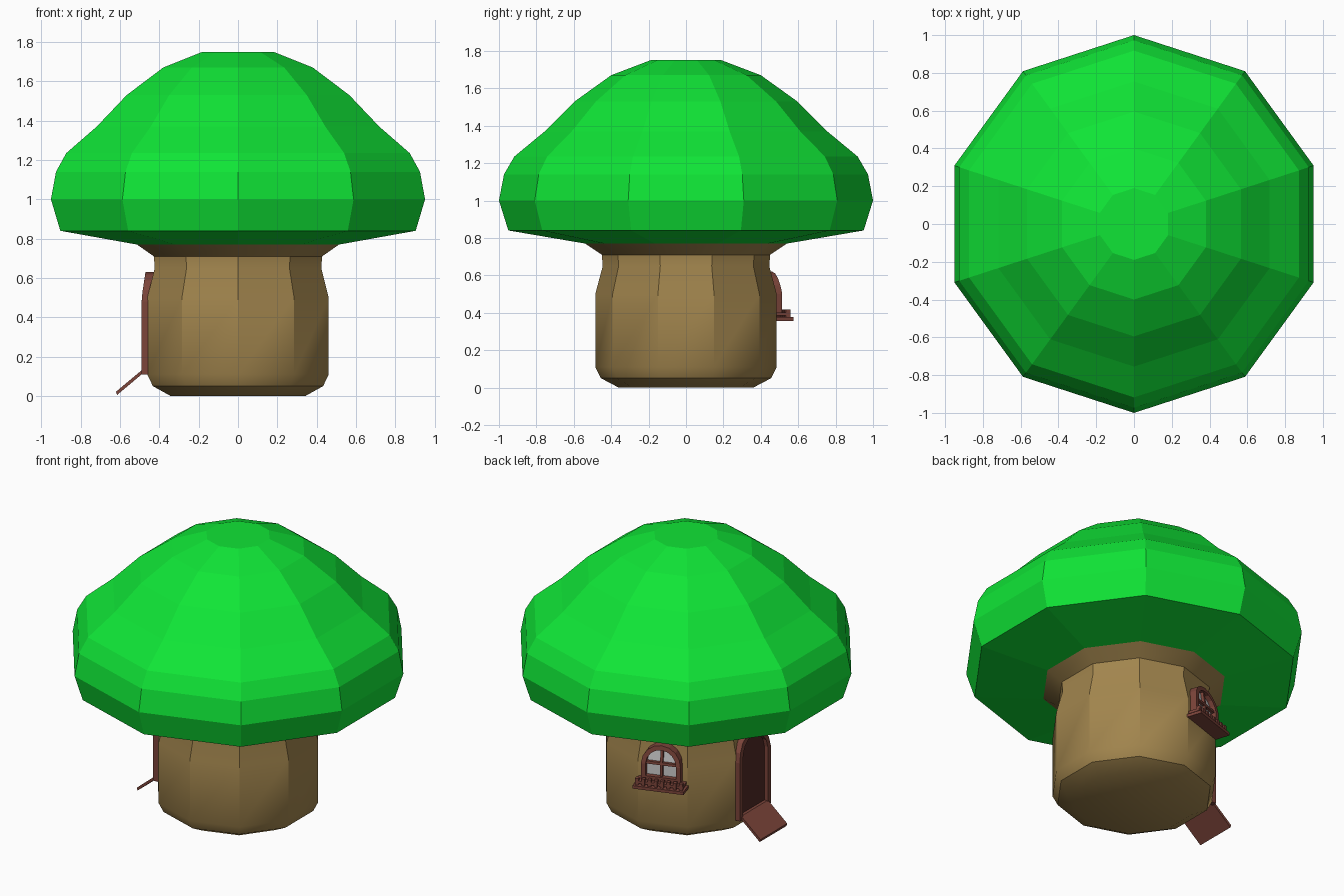
import bpy, math
from math import sin, cos, pi, radians

if "Cube" in bpy.data.objects:
    bpy.data.objects.remove(bpy.data.objects["Cube"])


def material(name, rgb):
    m = bpy.data.materials.new(name)
    m.diffuse_color = (*rgb, 1)
    m.use_nodes = True
    m.node_tree.nodes["Principled BSDF"].inputs["Base Color"].default_value = m.diffuse_color
    return m


GREEN = material("cap_green", (0.005, 0.78, 0.037))
BROWN = material("stem_brown", (0.36, 0.235, 0.075))
RED = material("wood_red", (0.2, 0.058, 0.042))
DARK = material("door_dark", (0.08, 0.022, 0.018))


def add_mesh(name, verts, faces, mat=None):
    me = bpy.data.meshes.new(name)
    me.from_pydata(verts, [], faces)
    ob = bpy.data.objects.new(name, me)
    bpy.context.collection.objects.link(ob)
    if mat:
        me.materials.append(mat)
    return ob


def lathe(name, profile, mat, cap_first=False, cap_last=False, n=10):
    """Ten-sided body from (radius, z) points listed bottom to top."""
    verts = [(r * cos(pi / 2 + 2 * pi * k / n), r * sin(pi / 2 + 2 * pi * k / n), z)
             for r, z in profile for k in range(n)]
    faces = [(i * n + k, i * n + (k + 1) % n, (i + 1) * n + (k + 1) % n, (i + 1) * n + k)
             for i in range(len(profile) - 1) for k in range(n)]
    if cap_first:
        faces.append(tuple(reversed(range(n))))
    if cap_last:
        faces.append(tuple(range(len(verts) - n, len(verts))))
    return add_mesh(name, verts, faces, mat)


def place(angle, t, r, z):
    """Wall coordinates: t sideways, r outward; leans inward above z = 0.5."""
    r -= 0.15 * max(0, z - 0.5)
    return (r * cos(angle) - t * sin(angle), r * sin(angle) + t * cos(angle), z)


def arch(half, bottom, spring, top, steps=8):
    """Arched outline (t, z) from bottom left over the top to bottom right."""
    pts = [(-half, bottom)]
    pts += [(-half * cos(pi * i / steps), spring + (top - spring) * sin(pi * i / steps))
            for i in range(steps + 1)]
    return pts + [(half, bottom)]


def loft(name, sections, mat, closed=False):
    """Skin four-cornered sections; cap both ends unless closed."""
    n = len(sections)
    verts = [p for s in sections for p in s]
    faces = []
    for i in range(n if closed else n - 1):
        j = (i + 1) % n
        faces += [(i * 4 + k, j * 4 + k, j * 4 + (k + 1) % 4, i * 4 + (k + 1) % 4) for k in range(4)]
    if not closed:
        faces += [(3, 2, 1, 0), tuple(range(n * 4 - 4, n * 4))]
    return add_mesh(name, verts, faces, mat)


def arch_frame(name, angle, outer, inner, r0, r1, closed):
    sections = [[place(angle, a, r0, b), place(angle, a, r1, b),
                 place(angle, c, r1, d), place(angle, c, r0, d)]
                for (a, b), (c, d) in zip(outer, inner)]
    return loft(name, sections, RED, closed)


def arch_panel(name, angle, outline, r, mat=None):
    half = len(outline) // 2
    verts = [place(angle, t, r, z) for t, z in outline]
    n = len(outline)
    faces = [(i, n - 1 - i, n - 2 - i, i + 1) for i in range(half - 1)]
    faces.append((half - 1, n - half, half))
    return add_mesh(name, verts, faces, mat)


def bar(name, angle, t0, t1, r0, r1, zs, mat=RED):
    return loft(name, [[place(angle, t0, r0, z), place(angle, t1, r0, z),
                        place(angle, t1, r1, z), place(angle, t0, r1, z)] for z in zs], mat)


# Cap and stem
lathe("cap", [(0.54, 0.77), (0.95, 0.84), (1.0, 1.0), (0.973, 1.14), (0.918, 1.235),
              (0.755, 1.37), (0.595, 1.53), (0.40, 1.67), (0.19, 1.75)], GREEN, cap_last=True)
stem = lathe("stem", [(0.36, 0), (0.455, 0.05), (0.485, 0.11), (0.485, 0.5), (0.445, 0.65),
                      (0.45, 0.71), (0.54, 0.77)], BROWN, cap_first=True)
bpy.context.view_layer.objects.active = stem
stem.select_set(True)
bpy.ops.object.shade_smooth_by_angle(angle=radians(33))

# Door on the left side
DOOR = pi
inner = arch(0.125, 0.11, 0.48, 0.6)
arch_frame("door_frame", DOOR, arch(0.155, 0.11, 0.48, 0.63), inner, 0.43, 0.49, False)
arch_panel("door_panel", DOOR, inner, 0.466, DARK)

# Ramp sloping from the doorway to the ground
loft("door_ramp", [[place(DOOR, t, r, z) for r, z in
                    ((0.46, 0.135), (0.485, 0.135), (0.62, 0.022), (0.615, 0.005))]
                   for t in (-0.135, 0.135)], RED)

# Arched window on the back
WIN = radians(108)
pane = arch(0.092, 0.425, 0.5, 0.592)
arch_frame("window_frame", WIN, arch(0.12, 0.4, 0.5, 0.62), pane, 0.43, 0.502, True)
arch_panel("window_glass", WIN, pane, 0.472)
bar("window_upright", WIN, -0.008, 0.008, 0.46, 0.49, (0.42, 0.5, 0.6))
bar("window_crossbar", WIN, -0.095, 0.095, 0.46, 0.49, (0.497, 0.513))

# Window sill with a row of small posts and a rail
bar("sill_plate", WIN, -0.155, 0.155, 0.44, 0.555, (0.357, 0.376))
bar("sill_rail", WIN, -0.145, 0.145, 0.44, 0.535, (0.384, 0.4))
for i in range(8):
    t = -0.133 + 0.038 * i
    bar(f"sill_post_{i + 1}", WIN, t - 0.01, t + 0.01, 0.515, 0.54, (0.37, 0.418))

# Consistent outward normals on the solid parts
import bmesh
for ob in bpy.context.collection.objects:
    if ob.name in ("window_glass", "door_panel", "cap", "stem"):
        continue
    bm = bmesh.new()
    bm.from_mesh(ob.data)
    bmesh.ops.recalc_face_normals(bm, faces=bm.faces)
    bm.to_mesh(ob.data)
    bm.free()
